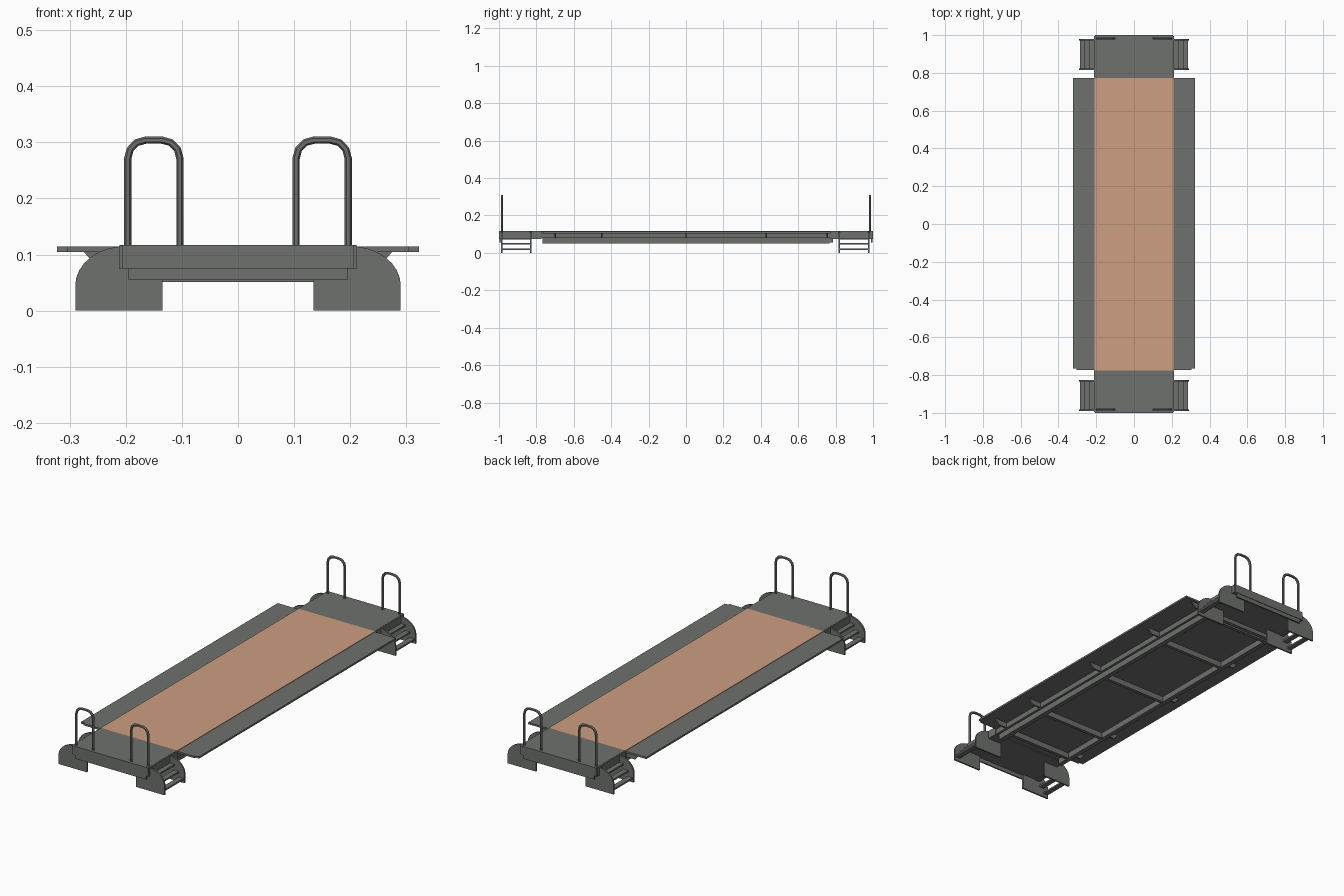
import bpy, bmesh, math

cube = bpy.data.objects.get("Cube")
if cube:
    bpy.data.objects.remove(cube, do_unlink=True)


def material(name, rgb):
    m = bpy.data.materials.new(name)
    m.use_nodes = True
    m.diffuse_color = (*rgb, 1)
    m.node_tree.nodes["Principled BSDF"].inputs["Base Color"].default_value = (*rgb, 1)
    return m


GREY = material("steel grey", (0.158, 0.166, 0.156))
TAN = material("tan decking", (0.61, 0.345, 0.225))


def finish(name, bm, mat):
    bmesh.ops.recalc_face_normals(bm, faces=bm.faces)
    me = bpy.data.meshes.new(name)
    bm.to_mesh(me)
    bm.free()
    me.materials.append(mat)
    ob = bpy.data.objects.new(name, me)
    bpy.context.collection.objects.link(ob)
    return ob


def box(name, x0, x1, y0, y1, z0, z1, mat=GREY):
    bm = bmesh.new()
    bmesh.ops.create_cube(bm, size=1)
    for v in bm.verts:
        v.co = (x1 if v.co.x > 0 else x0, y1 if v.co.y > 0 else y0, z1 if v.co.z > 0 else z0)
    return finish(name, bm, mat)


def plate(name, profile, y, thick, side):
    """Upright plate: an x-z profile mirrored by side and extruded along y."""
    bm = bmesh.new()
    face = bm.faces.new([bm.verts.new((side * x, y - thick / 2, z)) for x, z in profile])
    ext = bmesh.ops.extrude_face_region(bm, geom=[face])["geom"]
    bmesh.ops.translate(bm, vec=(0, thick, 0), verts=[g for g in ext if isinstance(g, bmesh.types.BMVert)])
    # Keep the starting face so the plate is closed on both sides
    if not any(all(abs(v.co.y - (y - thick / 2)) < 1e-6 for v in f.verts) for f in bm.faces):
        bmesh.ops.holes_fill(bm, edges=bm.edges)
    return finish(name, bm, GREY)


def arc(cx, cz, rx, rz, a0, a1, n):
    return [(cx + rx * math.cos(math.radians(a0 + (a1 - a0) * i / n)),
             cz + rz * math.sin(math.radians(a0 + (a1 - a0) * i / n))) for i in range(n + 1)]


def handrail(name, cx, y):
    """Hooped tube rail standing on the end platform."""
    pts = [(cx - 0.0465, 0.11)] + arc(cx - 0.0145, 0.271, 0.032, 0.033, 180, 90, 3)
    pts += arc(cx + 0.0145, 0.271, 0.032, 0.033, 90, 0, 3) + [(cx + 0.0465, 0.11)]
    cu = bpy.data.curves.new(name, "CURVE")
    cu.dimensions = "3D"
    cu.bevel_depth = 0.0065
    cu.bevel_resolution = 1
    cu.use_fill_caps = True
    sp = cu.splines.new("POLY")
    sp.points.add(len(pts) - 1)
    for p, (x, z) in zip(sp.points, pts):
        p.co = (x, y, z, 1)
    cu.materials.append(GREY)
    ob = bpy.data.objects.new(name, cu)
    bpy.context.collection.objects.link(ob)
    bpy.ops.object.select_all(action="DESELECT")
    ob.select_set(True)
    bpy.context.view_layer.objects.active = ob
    bpy.ops.object.convert(target="MESH")
    bpy.ops.object.shade_smooth_by_angle(angle=math.radians(25))


# Main deck slab with its tan walking surface
box("deck_slab", -0.207, 0.207, -0.774, 0.772, 0.079, 0.115)
box("deck_surface", -0.21, 0.21, -0.775, 0.772, 0.1145, 0.117, TAN)

# Cross beams under the deck
BAYS = (-0.70, -0.45, 0.0, 0.43, 0.755)
for y in BAYS:
    box("cross_beam", -0.175, 0.175, y - 0.008, y + 0.008, 0.051, 0.079)
box("end_cross_beam", -0.195, 0.195, 0.768, 0.786, 0.055, 0.079)

# Long side members, shelves and shelf brackets
BRACKET = [(0.2, 0.106), (0.276, 0.106), (0.252, 0.079), (0.2, 0.079)]
for s, label in ((1, "left"), (-1, "right")):
    def span(a, b):
        return sorted((s * a, s * b))
    box(label + "_side_beam", *span(0.172, 0.195), -0.766, 0.766, 0.05, 0.079)
    box(label + "_shelf", *span(0.207, 0.323), -0.765, 0.772, 0.105, 0.114)
    box(label + "_shelf_end_lip", *span(0.207, 0.305), -0.774, -0.765, 0.105, 0.114)
    for y in BAYS:
        plate(label + "_shelf_bracket", BRACKET, y, 0.008, s)

# Curved cheek plate of the steps
CHEEK = [(0.135, 0.0), (0.29, 0.0)] + arc(0.20, 0.045, 0.09, 0.07, 0, 90, 8) + [(0.195, 0.106), (0.195, 0.076), (0.135, 0.076)]

for e, end, outer, inner in ((-1, "front", -0.985, -0.829), (1, "back", 0.976, 0.82)):
    def along(a, b):
        return sorted((e * a, e * b))
    # End platform slab with a low skirt at its outer edge
    box(end + "_platform", -0.207, 0.207, *along(0.772, 1.0), 0.075, 0.117)
    box(end + "_platform_skirt", -0.195, 0.195, *along(0.99, 0.997), 0.055, 0.075)
    for s, label in ((1, "left"), (-1, "right")):
        name = end + "_" + label
        box(name + "_platform_side", *sorted((s * 0.204, s * 0.212)), *along(0.775, 0.996), 0.075, 0.116)
        # Steps: two cheeks and three treads
        for y in (outer, inner):
            plate(name + "_step_cheek", CHEEK, y, 0.008, s)
        for x, z in ((0.273, 0.020), (0.248, 0.048), (0.223, 0.076)):
            box(name + "_step_tread", *sorted((s * (x - 0.013), s * (x + 0.013))),
                *sorted((outer, inner)), z - 0.004, z + 0.004)
        handrail(name + "_handrail", s * 0.15, e * 0.983)
